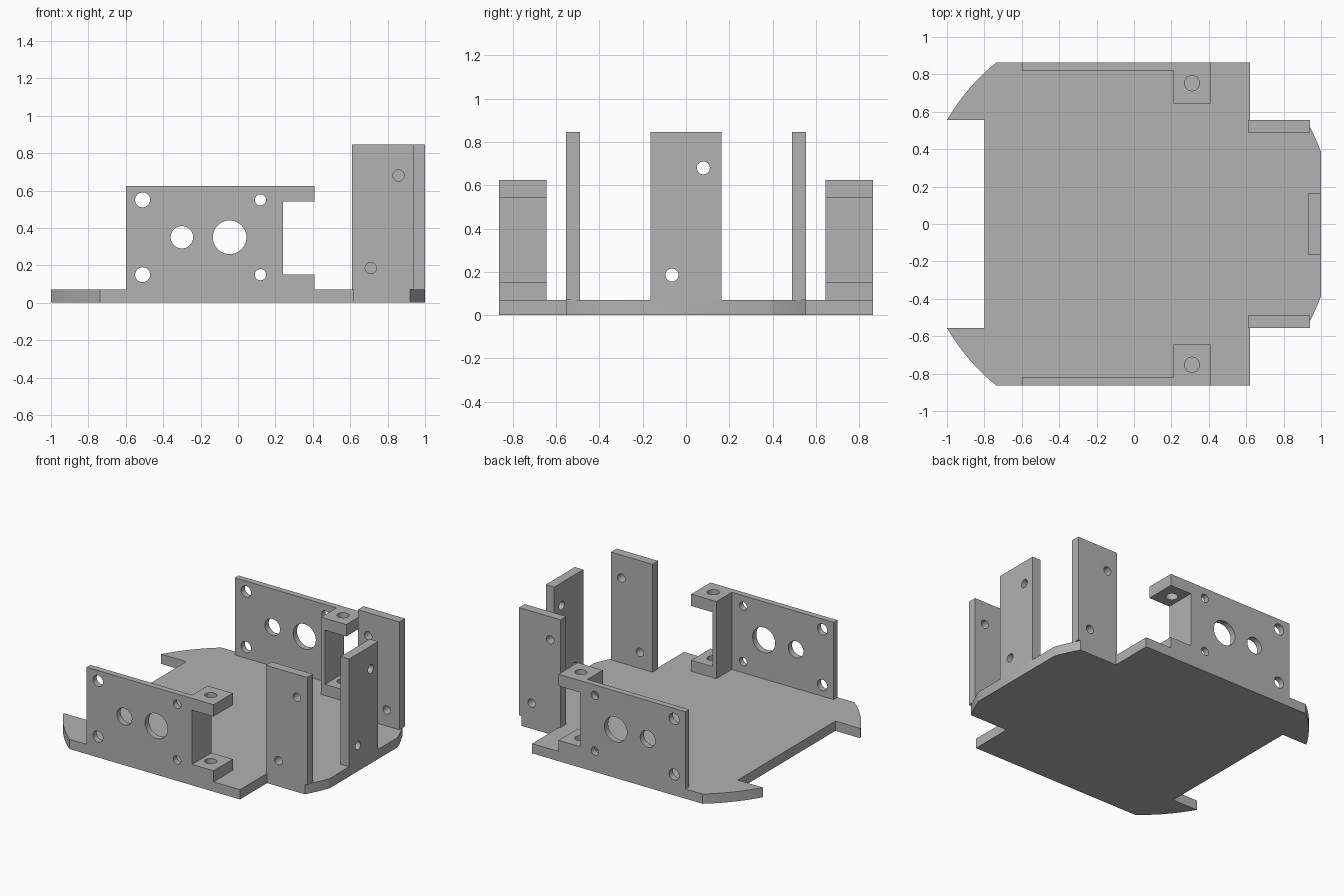
import bpy, bmesh, math
from mathutils import Matrix, Vector

cube = bpy.data.objects.get("Cube")
if cube:
    bpy.data.objects.remove(cube, do_unlink=True)

GREY = (0.445, 0.445, 0.445, 1)
mat = bpy.data.materials.new("plain grey")
mat.use_nodes = True
mat.diffuse_color = GREY
mat.node_tree.nodes["Principled BSDF"].inputs["Base Color"].default_value = GREY

BASE_TOP = 0.07
HALF_Y = 0.863
AXES = {"x": Vector((1, 0, 0)), "y": Vector((0, 1, 0)), "z": Vector((0, 0, 1))}


def to_object(name, bm):
    bmesh.ops.recalc_face_normals(bm, faces=bm.faces)
    mesh = bpy.data.meshes.new(name)
    bm.to_mesh(mesh)
    bm.free()
    obj = bpy.data.objects.new(name, mesh)
    bpy.context.collection.objects.link(obj)
    mesh.materials.append(mat)
    return obj


def extrude(name, points, depth):
    """Solid made by sweeping a flat outline along a vector."""
    bm = bmesh.new()
    face = bm.faces.new([bm.verts.new(p) for p in points])
    out = bmesh.ops.extrude_face_region(bm, geom=[face])
    moved = [g for g in out["geom"] if isinstance(g, bmesh.types.BMVert)]
    bmesh.ops.translate(bm, verts=moved, vec=depth)
    return to_object(name, bm)


def box(name, x0, x1, y0, y1, z0, z1):
    outline = [(x0, y0, z0), (x1, y0, z0), (x1, y1, z0), (x0, y1, z0)]
    return extrude(name, outline, (0, 0, z1 - z0))


def drill(obj, axis, holes):
    """Cut round through holes, each given as (centre, radius)."""
    turn = Vector((0, 0, 1)).rotation_difference(AXES[axis]).to_matrix().to_4x4()
    bm = bmesh.new()
    for centre, radius in holes:
        bmesh.ops.create_cone(bm, cap_ends=True, segments=40, radius1=radius,
                              radius2=radius, depth=1.6,
                              matrix=Matrix.Translation(centre) @ turn)
    cutter = to_object("hole_cutter", bm)
    cutter.hide_render = True
    mod = obj.modifiers.new("holes", "BOOLEAN")
    mod.operation, mod.solver, mod.object = "DIFFERENCE", "EXACT", cutter
    bpy.context.view_layer.objects.active = obj
    bpy.ops.object.modifier_apply(modifier=mod.name)
    bpy.data.objects.remove(cutter, do_unlink=True)


def arc(start, end, steps=12):
    """Points on the plate's outer circle between two angles."""
    angles = [start + (end - start) * i / steps for i in range(steps + 1)]
    return [(CX + R * math.cos(a), R * math.sin(a)) for a in angles]


# Base plate: a circle clipped by straight sides, notched at both ends
CX, R = -0.04, 1.109
TAB_Y = 0.555
tip = math.pi - math.asin(TAB_Y / R)
shoulder = math.pi - math.asin(HALF_Y / R)
nose_in, nose_out = math.asin(TAB_Y / R), math.acos((1 - CX) / R)
half = [(1.0, 0.0)] + arc(nose_out, nose_in)
half += [(0.62, TAB_Y), (0.62, HALF_Y)] + arc(shoulder, tip) + [(-0.8, TAB_Y)]
half[-2] = (-1.0, TAB_Y)
outline = half[1:] + [(x, -y) for x, y in reversed(half[1:])]
parts = [extrude("base_plate", [(x, y, 0) for x, y in outline], (0, 0, BASE_TOP))]

# Side walls with their C-shaped brackets, and the two end-side panels
bracket = [(0.21, BASE_TOP), (0.41, BASE_TOP), (0.41, 0.15), (0.24, 0.15),
           (0.24, 0.54), (0.41, 0.54), (0.41, 0.625), (0.21, 0.625)]
for side, s in (("front", -1), ("back", 1)):
    wall = box(side + "_wall", -0.6, 0.21, s * 0.82, s * HALF_Y, BASE_TOP, 0.625)
    holes = [(-0.3, 0.35, 0.06), (-0.045, 0.35, 0.09)]
    for z in (0.15, 0.55):
        holes += [(-0.51, z, 0.04), (0.12, z, 0.03)]
    drill(wall, "y", [((x, s * 0.84, z), r) for x, z, r in holes])

    clip = extrude(side + "_bracket", [(x, s * 0.645, z) for x, z in bracket],
                   (0, s * (HALF_Y - 0.645), 0))
    drill(clip, "z", [((0.31, s * 0.752, 0.35), 0.04)])

    panel = box(side + "_panel", 0.61, 0.94, s * 0.49, s * TAB_Y, BASE_TOP, 0.845)
    drill(panel, "y", [((0.775 - s * 0.083, s * 0.52, 0.68), 0.03),
                       ((0.775 + s * 0.065, s * 0.52, 0.185), 0.03)])
    parts += [wall, clip, panel]

# Upright panel at the end of the plate
end = box("end_panel", 0.933, 1.0, -0.165, 0.165, BASE_TOP, 0.845)
drill(end, "x", [((0.97, 0.08, 0.68), 0.03), ((0.97, -0.065, 0.185), 0.03)])
parts.append(end)

# Round arcs and holes shade smoothly, corners stay sharp
bpy.ops.object.select_all(action="DESELECT")
for obj in parts:
    obj.select_set(True)
bpy.context.view_layer.objects.active = parts[0]
bpy.ops.object.shade_smooth_by_angle(angle=math.radians(25))
